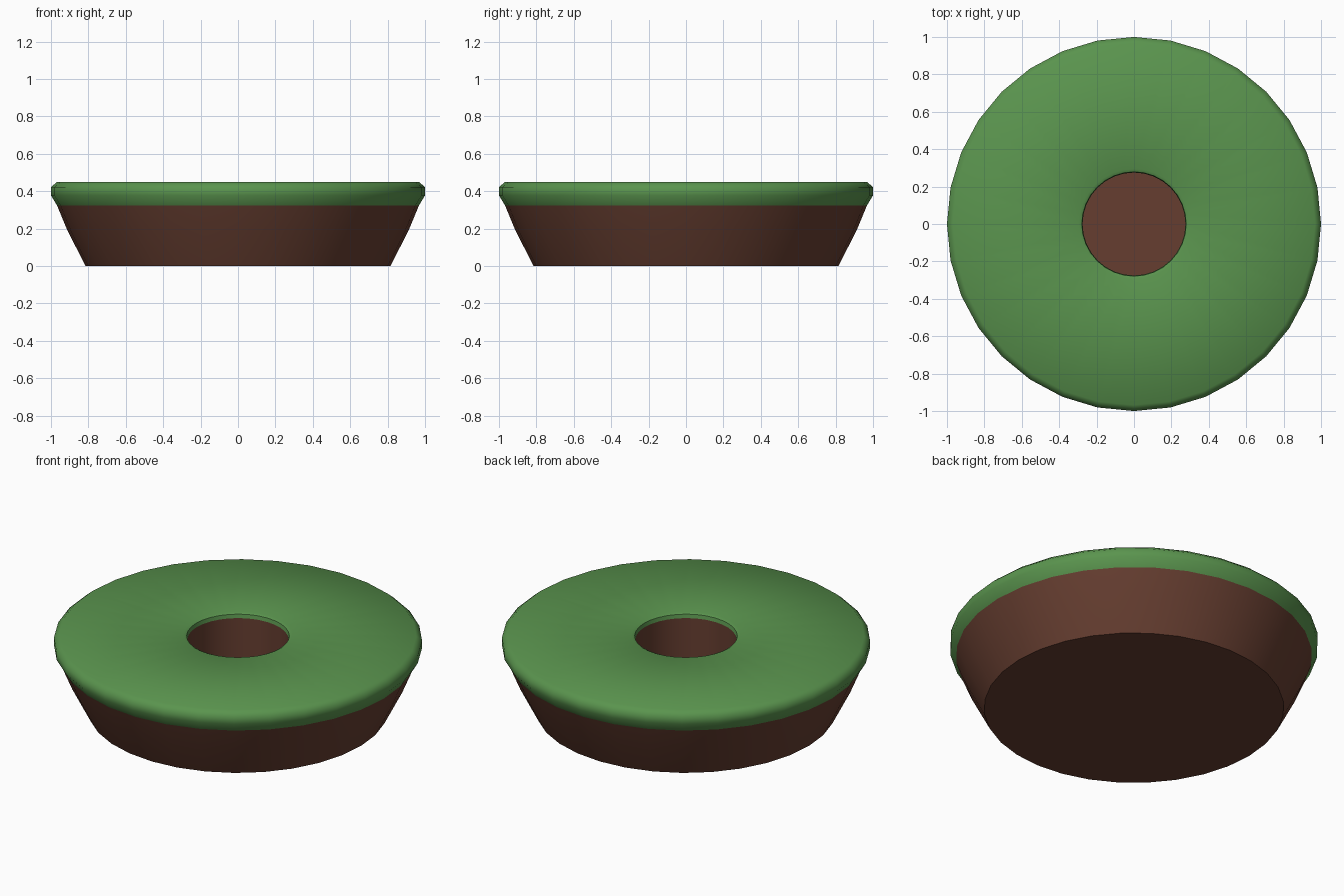
import bpy, bmesh, math

if "Cube" in bpy.data.objects:
    bpy.data.objects.remove(bpy.data.objects["Cube"])

SIDES = 32


def material(name, rgb):
    m = bpy.data.materials.new(name)
    m.diffuse_color = (*rgb, 1.0)
    m.use_nodes = True
    m.node_tree.nodes["Principled BSDF"].inputs["Base Color"].default_value = m.diffuse_color
    return m


green = material("leaf green", (0.102, 0.296, 0.076))
brown = material("soil brown", (0.133, 0.048, 0.030))


def lathe(name, profile, mat):
    """Revolve (radius, z) points about z; a radius of 0 closes the end."""
    bm = bmesh.new()
    rings = []
    for r, z in profile:
        if r == 0:
            rings.append([bm.verts.new((0, 0, z))] * SIDES)
        else:
            rings.append([bm.verts.new((r * math.cos(2 * math.pi * i / SIDES),
                                        r * math.sin(2 * math.pi * i / SIDES), z))
                          for i in range(SIDES)])
    for a, b in zip(rings, rings[1:]):
        for i in range(SIDES):
            j = (i + 1) % SIDES
            # profile runs bottom-centre, outward, up, then inward
            bm.faces.new(dict.fromkeys((a[i], a[j], b[j], b[i])))
    me = bpy.data.meshes.new(name)
    bm.to_mesh(me)
    bm.free()
    me.materials.append(mat)
    ob = bpy.data.objects.new(name, me)
    bpy.context.collection.objects.link(ob)
    bpy.ops.object.select_all(action='DESELECT')
    ob.select_set(True)
    bpy.context.view_layer.objects.active = ob
    bpy.ops.object.shade_smooth_by_angle(angle=math.radians(52))
    return ob


# Tapered base: underside and flared wall
lathe("base", [(0, 0), (0.815, 0), (0.914, 0.195), (0.968, 0.325)], brown)

# Rounded cap with a soft lip around the centre hole
lathe("cap", [(0.968, 0.325), (1.0, 0.378), (1.0, 0.422), (0.968, 0.45),
              (0.295, 0.45), (0.279, 0.442), (0.275, 0.42)], green)

# Blind centre well: wall and floor
lathe("well", [(0.275, 0.42), (0.275, 0.1), (0, 0.1)], brown)
